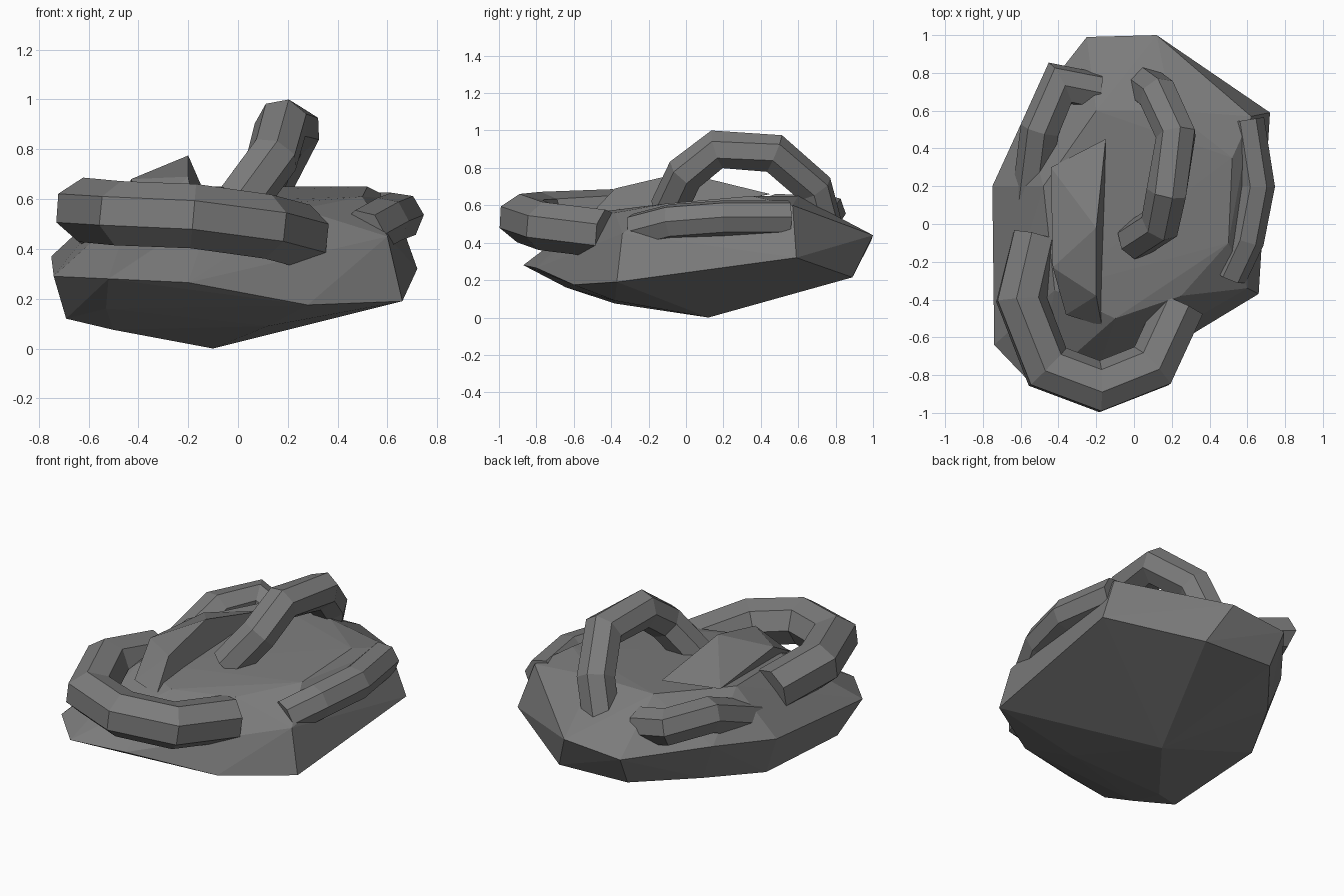
import bpy, bmesh, math
from mathutils import Vector

stone = bpy.data.materials.new("dark_stone")
stone.diffuse_color = (0.2, 0.2, 0.2, 1)


def finish(bm, name):
    bmesh.ops.recalc_face_normals(bm, faces=bm.faces[:])
    me = bpy.data.meshes.new(name)
    bm.to_mesh(me)
    bm.free()
    me.materials.append(stone)
    ob = bpy.data.objects.new(name, me)
    bpy.context.collection.objects.link(ob)
    return ob


def hull(name, pts):
    bm = bmesh.new()
    for p in pts:
        bm.verts.new(p)
    bmesh.ops.convex_hull(bm, input=bm.verts[:])
    bmesh.ops.delete(bm, geom=[v for v in bm.verts if not v.link_faces], context='VERTS')
    return finish(bm, name)


def tube(name, path, r, sides=7, turn=0.0):
    """Faceted tube with mitred bends along a path."""
    P = [Vector(p) for p in path]
    n = len(P)
    seg = [(P[i + 1] - P[i]).normalized() for i in range(n - 1)]
    bm = bmesh.new()
    rings = []
    u = Vector((0, 0, 1))
    for i in range(n):
        t = (seg[max(i - 1, 0)] + seg[min(i, n - 2)]).normalized()
        u = (u - t * u.dot(t)).normalized()
        w = t.cross(u)
        bend = 1 / max(0.8, t.dot(seg[min(i, n - 2)]))
        ring = []
        for k in range(sides):
            a = turn + 2 * math.pi * k / sides
            ring.append(bm.verts.new(P[i] + u * math.cos(a) * r + w * math.sin(a) * r * bend))
        rings.append(ring)
    for a, b in zip(rings, rings[1:]):
        for k in range(sides):
            j = (k + 1) % sides
            bm.faces.new((a[k], a[j], b[j], b[k]))
    bm.faces.new(rings[0])
    bm.faces.new(rings[-1])
    return finish(bm, name)


# Main boulder
hull("boulder", [
    # underside
    (-0.1, 0.12, 0.0), (-0.5, -0.38, 0.075), (-0.68, 0.2, 0.15), (0.12, -0.38, 0.09),
    (-0.69, -0.47, 0.12), (-0.53, -0.64, 0.16), (-0.5, 0.55, 0.2), (-0.23, 0.89, 0.23),
    # rim
    (-0.25, 0.99, 0.41), (0.12, 1.0, 0.44), (0.23, 0.89, 0.215), (0.72, 0.59, 0.32),
    (0.66, -0.37, 0.19), (0.28, -0.6, 0.175), (-0.2, -0.8, 0.265), (-0.52, -0.87, 0.28),
    (-0.74, -0.64, 0.29), (-0.75, 0.2, 0.37), (-0.58, 0.57, 0.42),
    # upper surface
    (0.6, -0.34, 0.45), (0.62, 0.57, 0.6), (0.2, 0.6, 0.65), (-0.2, 0.6, 0.65),
    (-0.48, 0.2, 0.62), (-0.42, -0.35, 0.58), (-0.1, -0.5, 0.56), (0.25, -0.38, 0.56),
    (0.5, -0.1, 0.61), (0.52, 0.35, 0.65)])

# Sharp tilted slab on the top
hull("top_slab", [
    (-0.2, -0.38, 0.69), (-0.2, -0.02, 0.775), (-0.15, 0.45, 0.66),
    (-0.36, -0.48, 0.54), (-0.17, -0.54, 0.52), (-0.17, -0.1, 0.56),
    (-0.43, -0.23, 0.68), (-0.44, 0.3, 0.63)])

# Front loop
tube("front_loop", [(-0.52, -0.07, 0.5), (-0.6, -0.4, 0.555), (-0.46, -0.76, 0.54),
                    (-0.18, -0.865, 0.53), (0.1, -0.755, 0.49), (0.25, -0.43, 0.45)],
     0.133, turn=0.2)

# Tall arch
tube("tall_arch", [(0.0, -0.09, 0.58), (0.14, 0.0, 0.77), (0.175, 0.17, 0.9),
                   (0.225, 0.47, 0.875), (0.13, 0.68, 0.69), (0.05, 0.74, 0.46)],
     0.105, turn=0.0)

# Half buried loops at the back left and right
tube("left_loop", [(-0.2, 0.7, 0.5), (-0.39, 0.74, 0.555), (-0.495, 0.5, 0.56),
                   (-0.54, 0.15, 0.42)], 0.105)
tube("right_loop", [(0.5, -0.27, 0.46), (0.59, -0.08, 0.51), (0.645, 0.2, 0.53),
                    (0.59, 0.55, 0.53)], 0.1, turn=-0.22)
